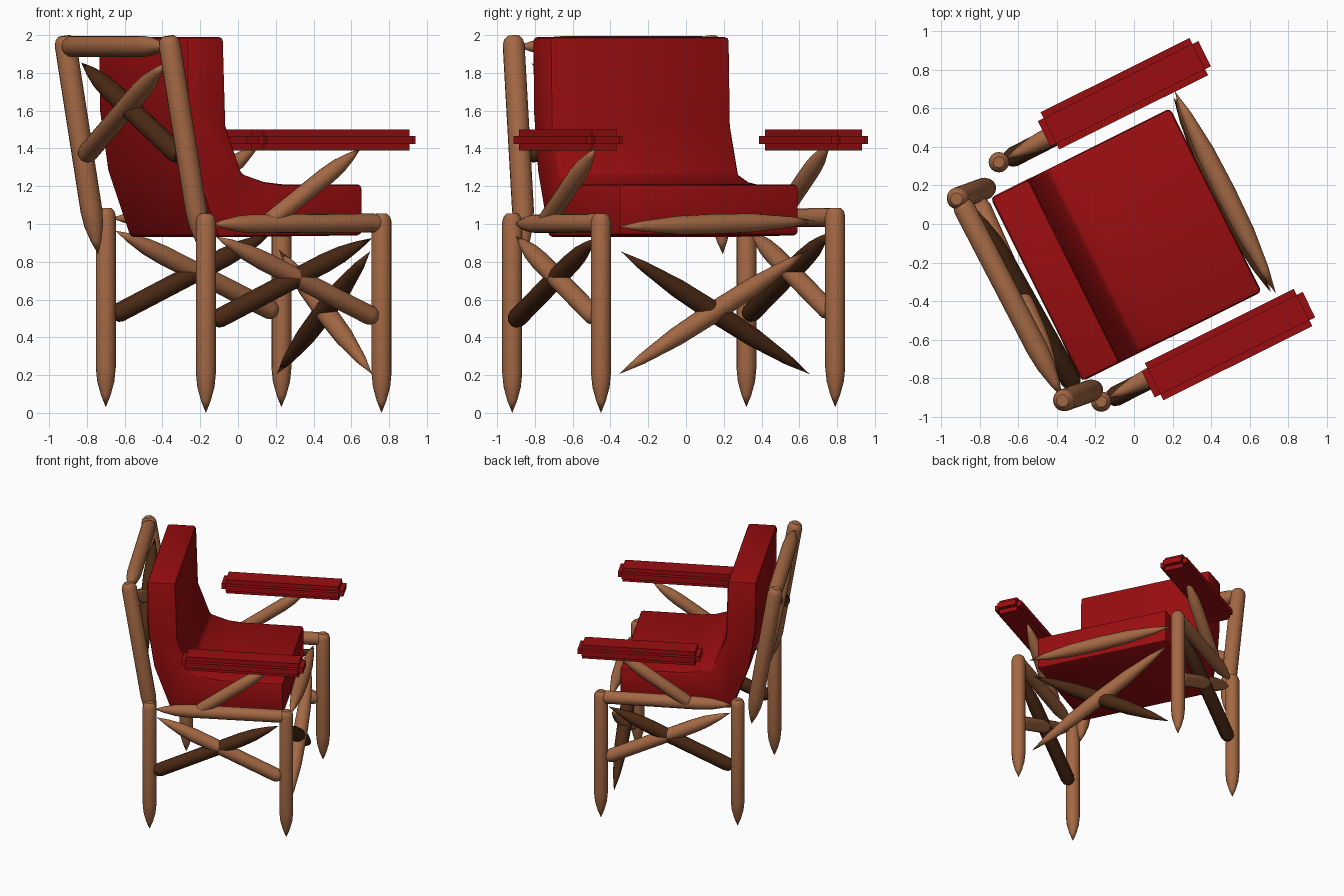
import bpy, bmesh, math
from mathutils import Vector, Matrix

if "Cube" in bpy.data.objects:
    bpy.data.objects.remove(bpy.data.objects["Cube"])


def material(name, rgb):
    m = bpy.data.materials.new(name)
    m.diffuse_color = (*rgb, 1)
    m.use_nodes = True
    m.node_tree.nodes["Principled BSDF"].inputs["Base Color"].default_value = m.diffuse_color
    return m


WOOD = material("light wood", (0.37, 0.14, 0.058))
DARK = material("dark wood", (0.07, 0.022, 0.007))
RED = material("red upholstery", (0.32, 0.004, 0.005))
TURN = math.atan2(0.446, 0.895)      # the chair is turned about z


def finish(name, bm, mat, angle=40):
    bmesh.ops.recalc_face_normals(bm, faces=bm.faces[:])
    me = bpy.data.meshes.new(name)
    bm.to_mesh(me)
    bm.free()
    me.materials.append(mat)
    ob = bpy.data.objects.new(name, me)
    bpy.context.collection.objects.link(ob)
    bpy.ops.object.select_all(action='DESELECT')
    ob.select_set(True)
    bpy.context.view_layer.objects.active = ob
    bpy.ops.object.shade_smooth_by_angle(angle=math.radians(angle))
    return ob


def stake(name, a, b, r, mat=WOOD, taper=0.2, spindle=False, n=16):
    """Turned rod from a to b, pointed at b; blunt at a, or pointed at both ends."""
    a, b = Vector(a), Vector(b)
    d = b - a
    L = d.length
    if spindle:
        prof = [(0, 0), (.12 * L, .5 * r), (.3 * L, .9 * r), (.5 * L, r),
                (.7 * L, .9 * r), (.88 * L, .5 * r), (L, 0)]
    else:
        t = taper * L
        prof = [(0, 0), (0, .55 * r), (.3 * r, .85 * r), (.8 * r, r), (L - t, r),
                (L - .65 * t, .86 * r), (L - .3 * t, .48 * r), (L, 0)]
    q = d.to_track_quat('Z', 'Y')
    bm = bmesh.new()
    rings = []
    for z, rad in prof:
        k = n if rad else 1
        rings.append([bm.verts.new(a + q @ Vector((rad * math.cos(2 * math.pi * i / n),
                                                   rad * math.sin(2 * math.pi * i / n), z)))
                      for i in range(k)])
    for p, s in zip(rings, rings[1:]):
        for i in range(n):
            j = (i + 1) % n
            if len(p) == 1:
                bm.faces.new((p[0], s[i], s[j]))
            elif len(s) == 1:
                bm.faces.new((p[i], p[j], s[0]))
            else:
                bm.faces.new((p[i], p[j], s[j], s[i]))
    return finish(name, bm, mat)


# both chair sides: legs, rails, cross braces, arm supports, arm pads
for side, off in (("right", Vector((0, 0, 0))), ("left", Vector((-0.53, 1.24, 0.03)))):
    def rod(name, a, b, *args, **kw):
        stake(f"{side}_{name}", Vector(a) + off, Vector(b) + off, *args, **kw)

    rod("back_leg", (-.17, -.92, 1.055), (-.17, -.92, 0), .053)
    rod("front_leg", (.76, -.45, 1.055), (.76, -.45, 0), .053)
    rod("seat_rail", (.76, -.45, 1.005), (-.14, -.905, 1.0), .05, taper=.25)
    rod("light_brace", (.73, -.475, .50), (-.12, -.90, .935), .052, taper=.3)
    rod("dark_brace", (-.13, -.91, .485), (.71, -.48, .925), .052, DARK, taper=.3)
    rod("arm_support", (.15, -.75, 1.0), (.65, -.48, 1.40), .048, taper=.35)

    bm = bmesh.new()
    centre = Vector((.49, -.625, 1.445)) if side == "right" else Vector((-.05, .675, 1.445))
    bmesh.ops.create_cube(bm, size=1, matrix=Matrix.Translation(centre)
                          @ Matrix.Rotation(TURN, 4, 'Z') @ Matrix.Diagonal((.93, .215, .112, 1)))
    bmesh.ops.bevel(bm, geom=bm.edges[:], offset=.034, segments=2, affect='EDGES')
    finish(f"{side}_arm_pad", bm, RED)

# front rail and crossed front spindles
stake("front_rail", (.735, -.36, .985), (.21, .69, 1.015), .054, spindle=True)
stake("front_dark_brace", (.70, -.345, .855), (.205, .655, .205), .056, DARK, spindle=True)
stake("front_light_brace", (.71, -.355, .205), (.215, .655, .865), .056, spindle=True)

# raked back frame
stake("left_back_post", (-.92, .13, 1.995), (-.74, .195, .84), .058)
stake("right_back_post", (-.37, -.915, 1.995), (-.185, -.85, .84), .058)
stake("top_rail", (-.90, .12, 1.94), (-.37, -.90, 1.94), .056, taper=.25)
stake("back_light_brace", (-.81, .12, 1.36), (-.39, -.82, 1.85), .054, taper=.3)
stake("back_dark_brace", (-.31, -.84, 1.36), (-.83, .09, 1.855), .054, DARK, taper=.3)

# one-piece seat and back cushion: side profile (forward, height) extruded across
profile = [(.435, .94), (.435, 1.21), (-.03, 1.21), (-.14, 1.222), (-.275, 1.265),
           (-.37, 1.52), (-.385, 1.99), (-.605, 1.99), (-.60, 1.60), (-.55, 1.28),
           (-.42, .93)]
bm = bmesh.new()
face = bm.faces.new([bm.verts.new((u, -.61, z)) for u, z in profile])
ext = bmesh.ops.extrude_face_region(bm, geom=[face])
bmesh.ops.translate(bm, verts=[g for g in ext["geom"] if isinstance(g, bmesh.types.BMVert)],
                    vec=(0, 1.063, 0))
bmesh.ops.recalc_face_normals(bm, faces=bm.faces[:])
sharp = [e for e in bm.edges if e.is_manifold and e.calc_face_angle() > math.radians(50)
         and (e.verts[0].co.z + e.verts[1].co.z) > 0]
bmesh.ops.bevel(bm, geom=sharp, offset=.022, segments=2, profile=.5, affect='EDGES')
bmesh.ops.rotate(bm, verts=bm.verts[:], matrix=Matrix.Rotation(TURN, 3, 'Z'))
finish("seat_cushion", bm, RED)
